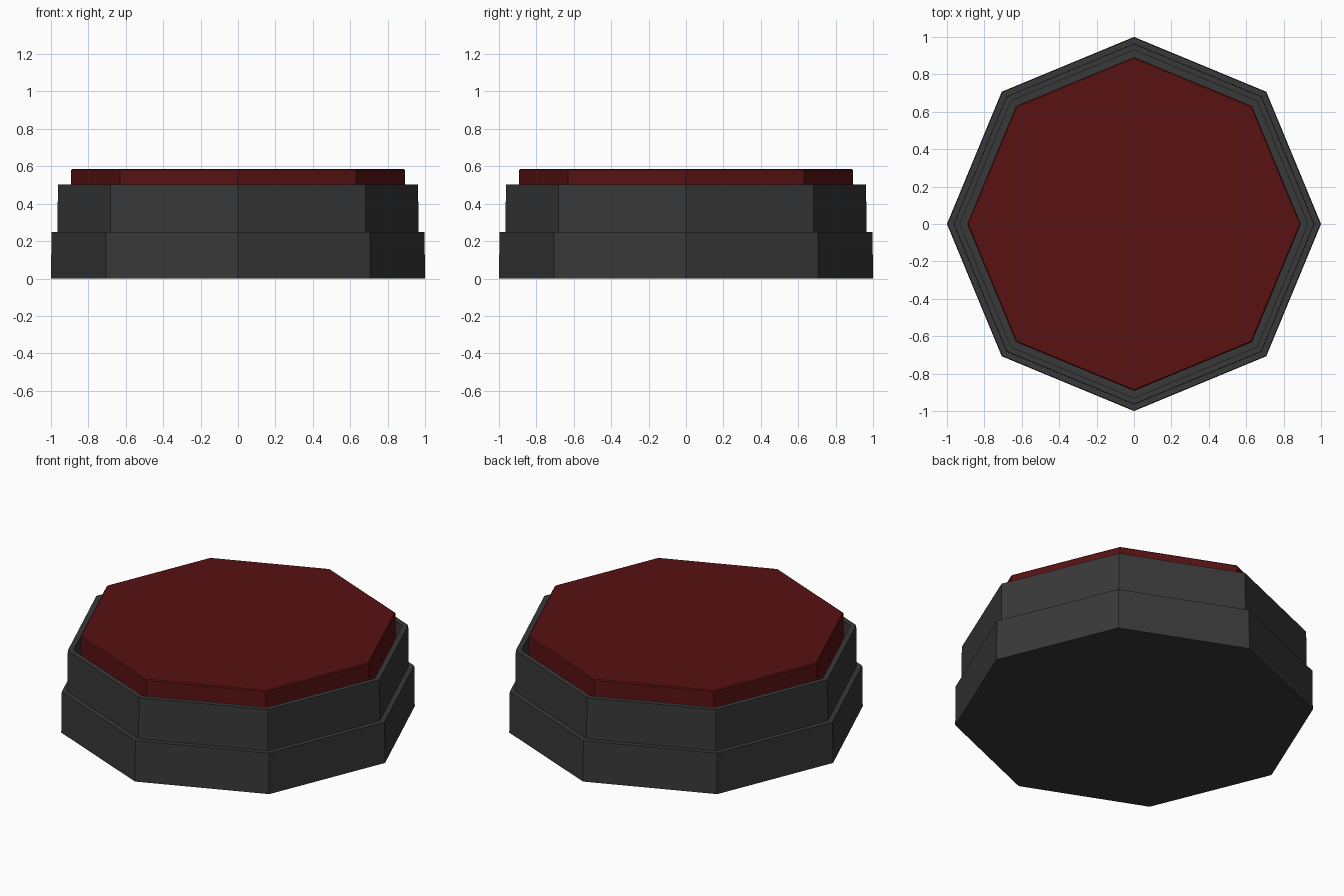
import bpy, bmesh
from math import cos, sin, tau

if "Cube" in bpy.data.objects:
    bpy.data.objects.remove(bpy.data.objects["Cube"])

SIDES = 8


def material(name, rgb):
    mat = bpy.data.materials.new(name)
    mat.diffuse_color = (*rgb, 1)
    mat.use_nodes = True
    mat.node_tree.nodes["Principled BSDF"].inputs["Base Color"].default_value = mat.diffuse_color
    return mat


def octagon_stack(name, profile, mat):
    """Closed eight-sided solid from (radius, z) rings, bottom to top."""
    bm = bmesh.new()
    rings = [[bm.verts.new((r * cos(tau * i / SIDES), r * sin(tau * i / SIDES), z))
              for i in range(SIDES)] for r, z in profile]
    for a, b in zip(rings, rings[1:]):
        for i in range(SIDES):
            j = (i + 1) % SIDES
            bm.faces.new((a[i], a[j], b[j], b[i]))
    bm.faces.new(rings[0][::-1])
    bm.faces.new(rings[-1])
    bmesh.ops.recalc_face_normals(bm, faces=bm.faces[:])
    mesh = bpy.data.meshes.new(name)
    bm.to_mesh(mesh)
    bm.free()
    mesh.materials.append(mat)
    obj = bpy.data.objects.new(name, mesh)
    bpy.context.collection.objects.link(obj)
    return obj


dark = material("dark_grey", (0.04, 0.04, 0.04))
red = material("dark_red", (0.1, 0.006, 0.006))

# Stepped housing with a thin rim around a recessed well
octagon_stack("housing", [(1.0, 0), (0.997, 0.25), (0.965, 0.25), (0.963, 0.502),
                          (0.93, 0.502), (0.93, 0.4)], dark)

# Push button standing in the well, with a tiny edge chamfer
octagon_stack("button", [(0.892, 0.4), (0.892, 0.58), (0.886, 0.586)], red)
